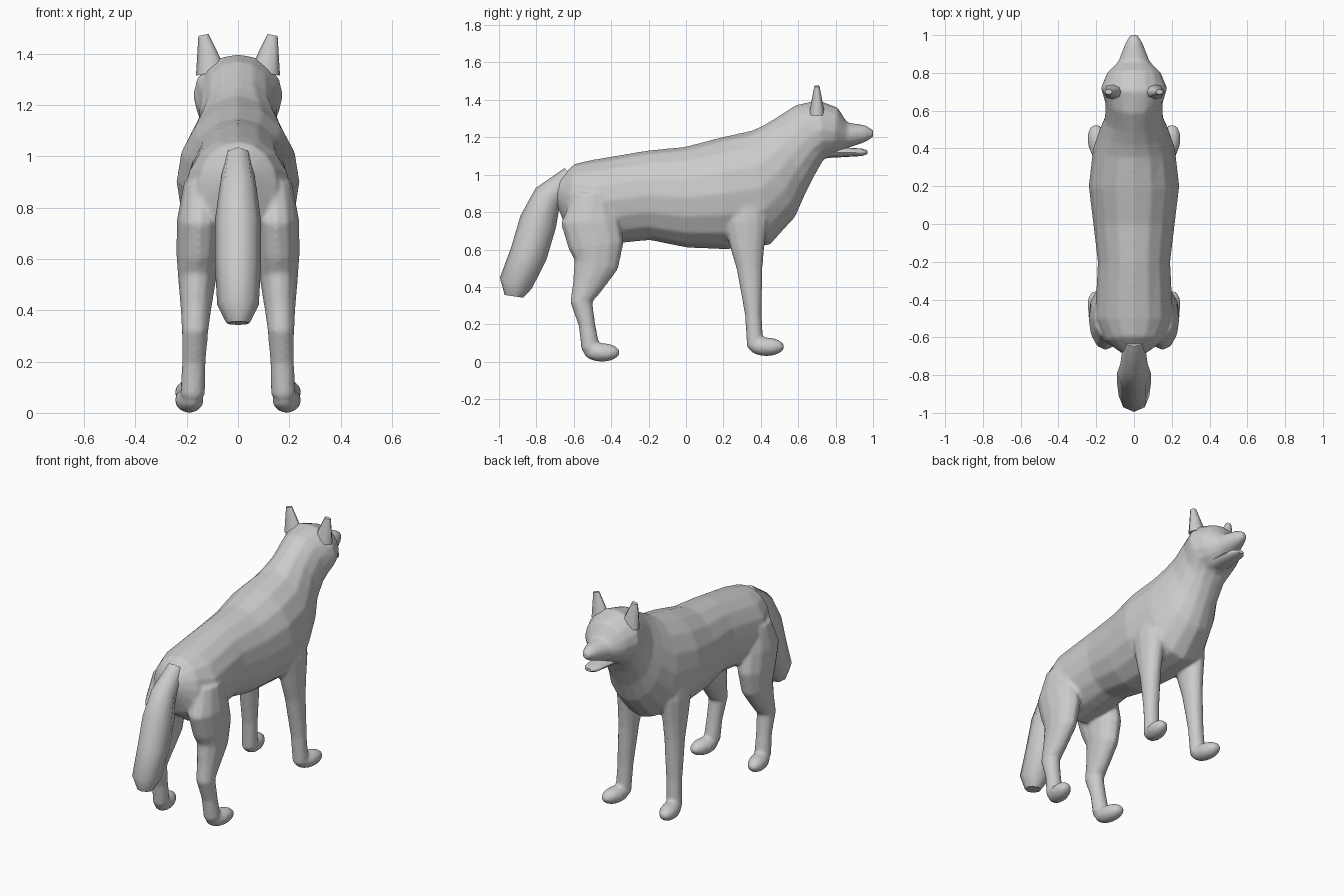
import bpy, bmesh, math
from mathutils import Matrix

if "Cube" in bpy.data.objects:
    bpy.data.objects.remove(bpy.data.objects["Cube"], do_unlink=True)

GREY = (0.6, 0.6, 0.6, 1)
fur = bpy.data.materials.new("grey fur")
fur.use_nodes = True
fur.diffuse_color = GREY
fur.node_tree.nodes["Principled BSDF"].inputs["Base Color"].default_value = GREY


def loft(bm, path, side=0, turn=1, sides=12):
    """Skin elliptical rings along a path of (y, z, radius, half width).
    Rings follow the path direction by the share given in turn;
    side moves the path to the left or right legs, which splay towards the ground."""
    rings = []
    for n, (y, z, radius, width) in enumerate(path):
        before = path[max(n - 1, 0)]
        after = path[min(n + 1, len(path) - 1)]
        lean = turn * math.atan2(after[1] - before[1], after[0] - before[0])
        x = side * (0.18 - 0.04 * z)
        ring = []
        for i in range(sides):
            angle = math.tau * i / sides
            reach = radius * math.cos(angle)
            ring.append(bm.verts.new((x + width * math.sin(angle),
                                      y - reach * math.sin(lean),
                                      z + reach * math.cos(lean))))
        rings.append(ring)
    for lower, upper in zip(rings, rings[1:]):
        for i in range(sides):
            j = (i + 1) % sides
            bm.faces.new((lower[i], lower[j], upper[j], upper[i]))
    bm.faces.new(rings[0])
    bm.faces.new(rings[-1])


def leg(bm, path, paw_y, paw_z, side):
    """A tapering leg, a little flatter where it is deep, on a splayed paw."""
    loft(bm, [(y, z, r, 0.03 + 0.37 * r) for y, z, r in path], side)
    place = Matrix.Translation((side * 0.19, paw_y, paw_z))
    splay = Matrix.Rotation(-side * 0.2, 4, "Z")
    shape = Matrix.Diagonal((0.055, 0.1, 0.05, 1))
    bmesh.ops.create_uvsphere(bm, u_segments=12, v_segments=8, radius=1,
                              matrix=place @ splay @ shape)


def finish(name, bm, angle):
    bmesh.ops.recalc_face_normals(bm, faces=bm.faces)
    mesh = bpy.data.meshes.new(name)
    bm.to_mesh(mesh)
    bm.free()
    mesh.materials.append(fur)
    obj = bpy.data.objects.new(name, mesh)
    bpy.context.collection.objects.link(obj)
    bpy.ops.object.select_all(action="DESELECT")
    obj.select_set(True)
    bpy.context.view_layer.objects.active = obj
    bpy.ops.object.shade_smooth_by_angle(angle=math.radians(angle))
    return obj


# Rump to nose: y, z, radius, breadth as a share of the radius
trunk = [
    (-.69, .92, .06, .9), (-.62, .89, .17, .9), (-.5, .85, .23, .9),
    (-.2, .89, .24, .8), (0, .88, .27, .8), (.2, .9, .3, .8),
    (.4, .93, .31, .7), (.5, 1.02, .26, .7), (.56, 1.1, .22, .7),
    (.64, 1.19, .19, .8), (.72, 1.24, .16, 1.1), (.8, 1.23, .13, 1.1),
    (.86, 1.21, .07, 1.2), (.96, 1.22, .045, 1), (1, 1.22, .02, 1),
]

# Shoulder or hip to ankle: y, z, radius
front_leg = [(.32, .9, .1), (.32, .75, .12), (.33, .6, .09),
             (.34, .5, .07), (.36, .25, .045), (.37, .08, .045)]
hind_leg = [(-.5, .9, .1), (-.51, .75, .16), (-.48, .62, .15), (-.48, .52, .12),
            (-.53, .4, .08), (-.56, .32, .06), (-.53, .2, .045), (-.51, .07, .05)]

bm = bmesh.new()
loft(bm, [(y, z, r, r * share) for y, z, r, share in trunk], turn=0.4, sides=16)
for side in (1, -1):
    leg(bm, front_leg, 0.43, 0.08, side)
    leg(bm, hind_leg, -0.45, 0.05, side)
body = finish("body_and_legs", bm, 180)

# Fuse the limbs into one skin and soften the joins
remesh = body.modifiers.new("fuse", "REMESH")
remesh.mode = "VOXEL"
remesh.voxel_size = 0.01
remesh.use_smooth_shade = True
soften = body.modifiers.new("soften", "SMOOTH")
soften.factor = 0.5
soften.iterations = 6

# Lower jaw, wide and flat
jaw = [(.76, 1.12, .03), (.86, 1.12, .025), (.94, 1.12, .02), (.97, 1.12, .01)]
bm = bmesh.new()
loft(bm, [(y, z, r, r * 2.3) for y, z, r in jaw])
finish("lower_jaw", bm, 60)

# Drooping tail
tail = [(-.61, .99, .06), (-.74, .88, .08), (-.79, .75, .1),
        (-.84, .58, .1), (-.91, .42, .09), (-.92, .35, .05)]
bm = bmesh.new()
loft(bm, [(y, z, r, r * 0.9) for y, z, r in tail], sides=8)
finish("tail", bm, 50)

# Ears leaning outwards
for name, side in (("left_ear", 1), ("right_ear", -1)):
    bm = bmesh.new()
    place = Matrix.Translation((side * 0.12, 0.7, 1.4))
    tilt = Matrix.Rotation(side * 0.2, 4, "Y")
    flat = Matrix.Diagonal((1, 0.7, 1, 1))
    bmesh.ops.create_cone(bm, cap_ends=True, segments=8, radius1=0.06, radius2=0.02,
                          depth=0.15, matrix=place @ tilt @ flat)
    finish(name, bm, 60)
